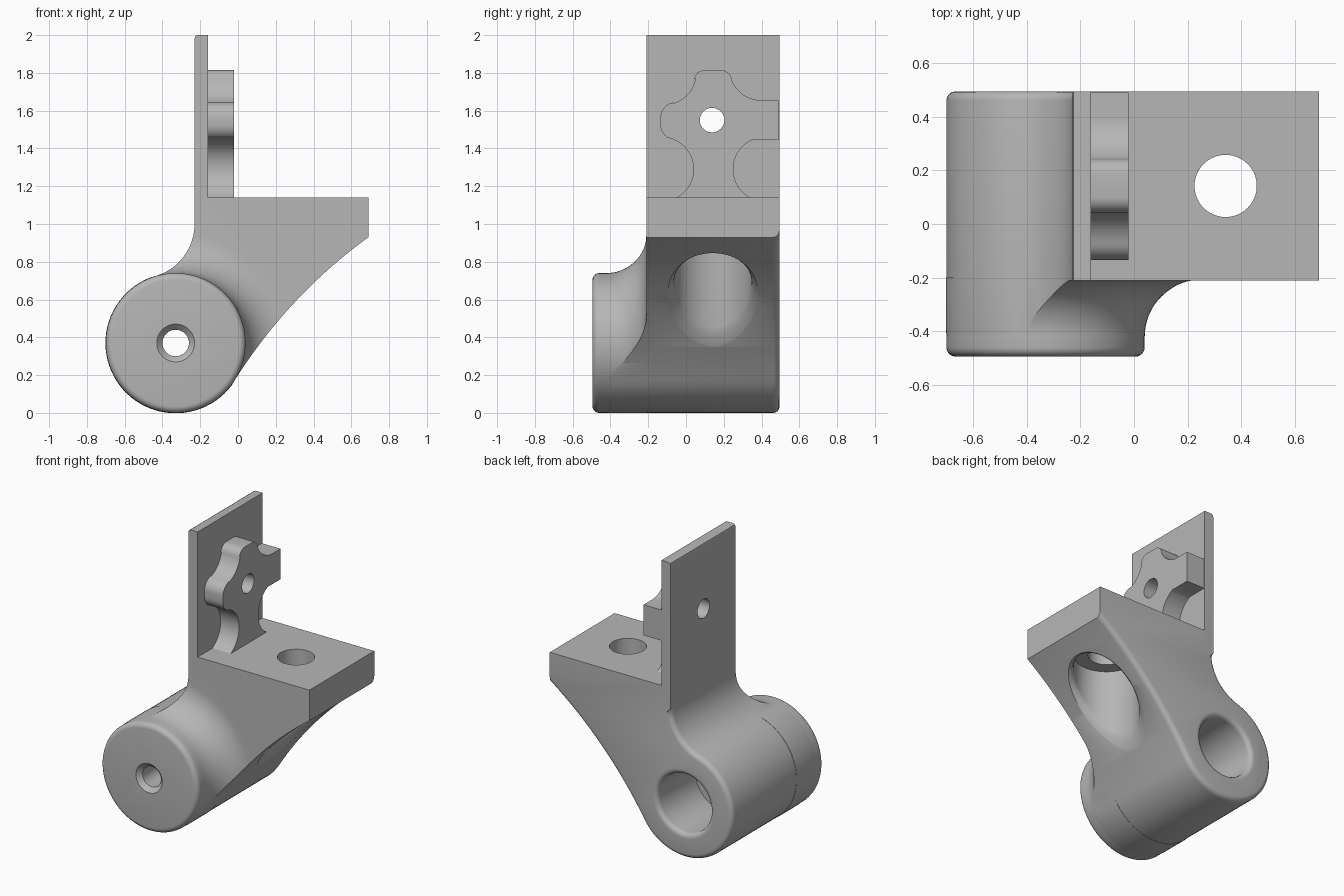
import bpy
import bmesh
from math import sin, cos, pi, radians, sqrt

if "Cube" in bpy.data.objects:
    bpy.data.objects.remove(bpy.data.objects["Cube"], do_unlink=True)

grey = bpy.data.materials.new("plain grey")
grey.use_nodes = True
COLOUR = (0.47, 0.47, 0.47, 1)
grey.diffuse_color = COLOUR
grey.node_tree.nodes["Principled BSDF"].inputs["Base Color"].default_value = COLOUR

CX, CZ, RAD = -0.33, 0.37, 0.37      # barrel axis and radius
FRONT, BACK = -0.21, 0.495           # bracket depth


def finish(name, bm):
    bmesh.ops.recalc_face_normals(bm, faces=bm.faces)
    mesh = bpy.data.meshes.new(name)
    bm.to_mesh(mesh)
    bm.free()
    mesh.materials.append(grey)
    ob = bpy.data.objects.new(name, mesh)
    bpy.context.collection.objects.link(ob)
    return ob


def loft(rings):
    """Join closed rings of points and cap both ends."""
    bm = bmesh.new()
    rows = [[bm.verts.new(p) for p in ring] for ring in rings]
    n = len(rows[0])
    for a, b in zip(rows, rows[1:]):
        for i in range(n):
            j = (i + 1) % n
            bm.faces.new((a[i], a[j], b[j], b[i]))
    bm.faces.new(rows[0])
    bm.faces.new(rows[-1])
    return bm


def lathe(points, place, n=72):
    return loft([[place(r, h, 2 * pi * i / n) for i in range(n)] for r, h in points])


def arc(cx, cy, r, a0, a1, n):
    angles = [radians(a0 + (a1 - a0) * i / n) for i in range(n + 1)]
    return [(cx + r * cos(a), cy + r * sin(a)) for a in angles]


def combine(ob, other, operation):
    mod = ob.modifiers.new(operation.lower(), "BOOLEAN")
    mod.operation, mod.object, mod.solver = operation, other, "EXACT"
    bpy.context.view_layer.objects.active = ob
    bpy.ops.object.modifier_apply(modifier=mod.name)


def discard(ob):
    bpy.data.objects.remove(ob, do_unlink=True)


def underside(x):
    return -1.265 + sqrt(2.71 ** 2 - (x - 2.28) ** 2)


def side_profile(radius):
    """Outline of plate, web, barrel and shelf in x and z."""
    pts = [(-0.16, 1.14), (-0.16, 2.0), (-0.215, 2.0), (-0.226, 1.994), (-0.23, 1.98)]
    pts += arc(CX - 0.187, 1.0, 0.287, 0, -73.5, 12)
    pts += arc(CX, CZ, radius, 106.5, 328, 48)[1:-1]
    x0, x1, n = -0.016, 0.69, 24
    pts += [(x0 + (x1 - x0) * i / n, underside(x0 + (x1 - x0) * i / n)) for i in range(n + 1)]
    return pts + [(x1, 1.14)]


def side_prism(radius, y0, y1):
    return loft([[(x, y, z) for x, z in side_profile(radius)] for y in (y0, y1)])


def around_barrel(r, y, a):
    return (CX + r * cos(a), y, CZ + r * sin(a))


# Bracket with a rounded rear edge along the curved part of its outline
bm = side_prism(RAD, FRONT, BACK)
edges = [e for e in bm.edges if all(v.co.y > BACK - 0.01 and v.co.z < 1.001 for v in e.verts)]
bmesh.ops.recalc_face_normals(bm, faces=bm.faces)
bmesh.ops.bevel(bm, geom=edges, offset=0.033, segments=4, profile=0.5,
                affect="EDGES", clamp_overlap=True)
bracket = finish("bracket", bm)

# Front boss: rounded rim, then a fillet flaring into the bracket face
rim = arc(RAD - 0.035, -0.46, 0.035, -90, 0, 5)
flare = arc(RAD + 0.21, -0.42, 0.21, 180, 90, 16)
boss = finish("front_boss", lathe(rim + flare + [(RAD + 0.21, -0.2)], around_barrel, 96))
clip = finish("clip", side_prism(RAD + 0.002, -0.7, -0.1))
combine(boss, clip, "INTERSECT")
combine(bracket, boss, "UNION")
discard(clip)
discard(boss)

# Stepped bore along the barrel, with eased mouths
bore_pts = [(0.235, 0.6), (0.235, BACK)] + arc(0.23, 0.465, 0.03, 90, 180, 4)
bore_pts += [(0.2, 0.08), (0.07, 0.08), (0.07, -0.465), (0.1, -0.495), (0.1, -0.6)]
bore = finish("bore", lathe(bore_pts, around_barrel))
combine(bracket, bore, "DIFFERENCE")
discard(bore)


# Shelf hole and the wide pocket below it, its lip following the underside
def around_shelf_hole(r, h, a):
    x, y = 0.342 + r * cos(a), 0.142 + r * sin(a)
    return (x, y, h if abs(h) > 0.2 else underside(x) + h)


pocket_pts = [(0.116, 1.3), (0.116, 0.93), (0.205, 0.93), (0.205, 0.06),
              (0.209, 0.04), (0.219, 0.02), (0.235, 0.003), (0.25, -0.01), (0.25, -0.5)]
pocket = finish("pocket", lathe(pocket_pts, around_shelf_hole))
combine(bracket, pocket, "DIFFERENCE")
discard(pocket)

# Lobed pad on the plate, outlined in y and z
outline = [(0.49, 1.655)]
outline += arc(0.40, 1.825, 0.17, 268, 202, 12)
outline += arc(0.185, 1.757, 0.058, 10, 90, 6)
outline += arc(0.10, 1.757, 0.058, 90, 170, 6)
outline += arc(-0.115, 1.80, 0.168, -10, -74, 12)
outline += arc(-0.055, 1.565, 0.08, 100, 180, 6)
outline += arc(-0.055, 1.525, 0.08, 180, 235, 5)
outline += arc(-0.13, 1.29, 0.17, 80, -62, 20)
outline += arc(0.42, 1.29, 0.17, 242, 114, 20)
outline += [(0.41, 1.445), (0.49, 1.445)]
pad = finish("lobed_pad", loft([[(x, y, z) for y, z in outline] for x in (-0.16, -0.02)]))

# Pin hole through pad and plate
pin = finish("pin", lathe([(0.065, -0.4), (0.065, 0.1)],
                          lambda r, x, a: (x, 0.138 + r * cos(a), 1.55 + r * sin(a)), 48))
for ob in (bracket, pad):
    combine(ob, pin, "DIFFERENCE")
discard(pin)

for ob in (bracket, pad):
    bpy.ops.object.select_all(action="DESELECT")
    ob.select_set(True)
    bpy.context.view_layer.objects.active = ob
    bpy.ops.object.shade_smooth_by_angle(angle=radians(30))
